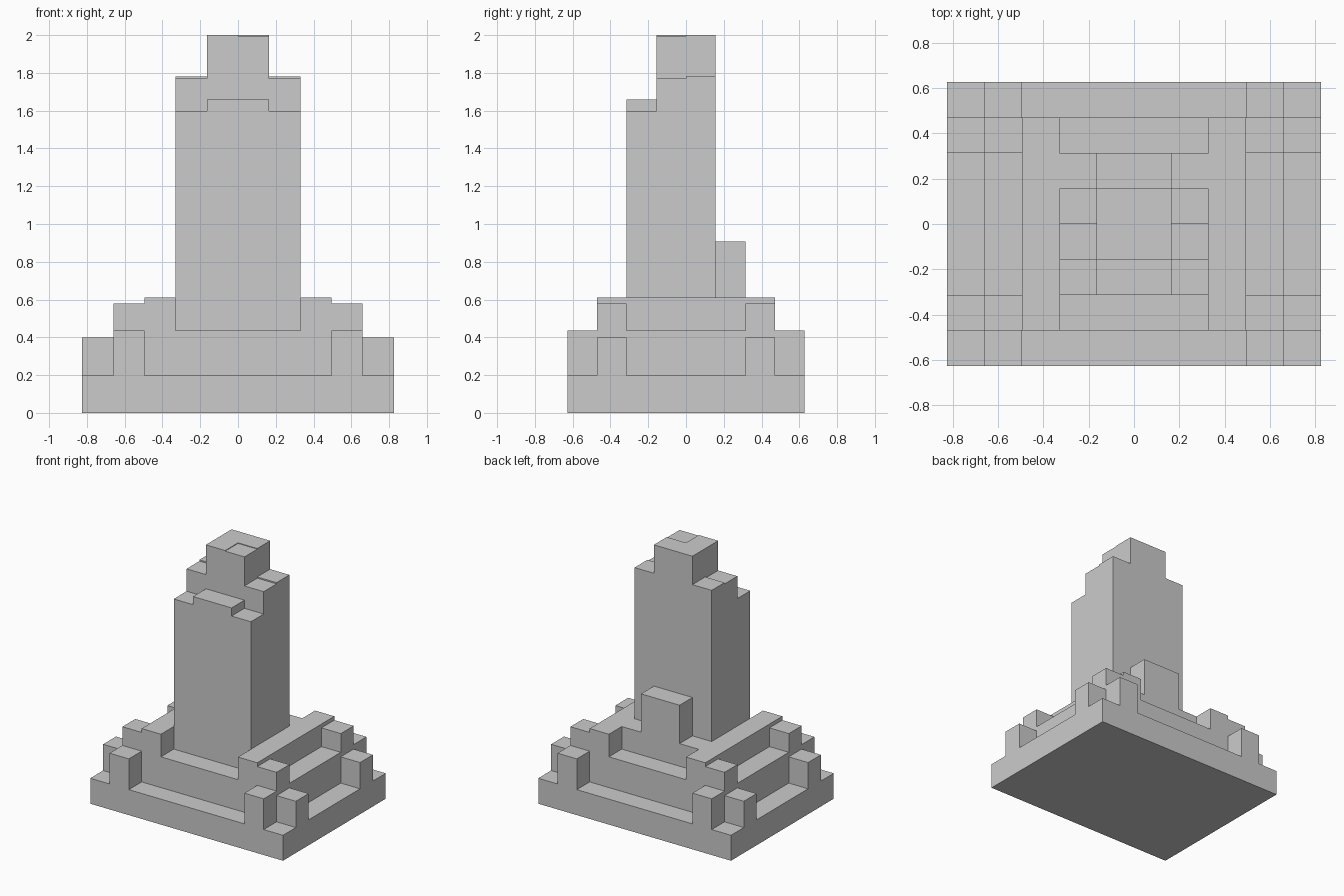
import bpy, bmesh

if "Cube" in bpy.data.objects:
    bpy.data.objects.remove(bpy.data.objects["Cube"])

CX, CY = 0.165, 0.157          # size of one block in plan
NX, NY = 5, 4                  # half the block count along x and y
height = {}


def block(x0, x1, y0, y1, z, mirror_x=False, mirror_y=False):
    """Raise a rectangle of blocks (in block units) to height z, optionally mirrored."""
    for sx in ((1, -1) if mirror_x else (1,)):
        for sy in ((1, -1) if mirror_y else (1,)):
            for i in range(x0, x1):
                for j in range(y0, y1):
                    height[i if sx > 0 else -i - 1, j if sy > 0 else -j - 1] = z


# Plinth with paired posts at each corner
block(-5, 5, -4, 4, 0.197)
block(3, 4, 3, 4, 0.435, True, True)
block(4, 5, 2, 3, 0.40, True, True)

# Middle terrace, its corner posts and the two side walls
block(-4, 4, -3, 3, 0.435)
block(3, 4, 2, 3, 0.58, True, True)
block(2, 3, -3, 3, 0.61, True)

# Rear ledge and buttress
block(-2, 2, 1, 2, 0.61)
block(-1, 1, 1, 2, 0.907)

# Tower: front step, shoulders and crown
block(-2, 2, -2, -1, 1.597)
block(-1, 1, -2, -1, 1.66)
block(1, 2, -1, 0, 1.77, True)
block(1, 2, 0, 1, 1.78, True)
block(-1, 1, -1, 1, 2.0)
block(0, 1, -1, 0, 1.995)

# Skin the solid: one face wherever a filled block meets empty space
levels = [0.0] + sorted(set(height.values()))
bm = bmesh.new()


def filled(i, j, k):
    return 0 <= k < len(levels) - 1 and height.get((i, j), 0) >= levels[k + 1]


for (i, j) in height:
    for k in range(len(levels) - 1):
        if not filled(i, j, k):
            continue
        for axis in range(3):
            u, v = (axis + 1) % 3, (axis + 2) % 3
            for side in (0, 1):
                n = [i, j, k]
                n[axis] += 2 * side - 1
                if filled(*n):
                    continue
                quad = []
                for a, b in ((0, 0), (1, 0), (1, 1), (0, 1)):
                    p = [i, j, k]
                    p[axis] += side
                    p[u] += a
                    p[v] += b
                    quad.append(bm.verts.new((p[0] * CX, p[1] * CY, levels[p[2]])))
                bm.faces.new(quad if side else quad[::-1])

# Weld and merge flat regions
bmesh.ops.remove_doubles(bm, verts=bm.verts[:], dist=1e-4)
bmesh.ops.dissolve_limit(bm, angle_limit=0.01, verts=bm.verts[:], edges=bm.edges[:])
mesh = bpy.data.meshes.new("stepped_tower")
bm.to_mesh(mesh)
bm.free()
bpy.context.collection.objects.link(bpy.data.objects.new("stepped_tower", mesh))
